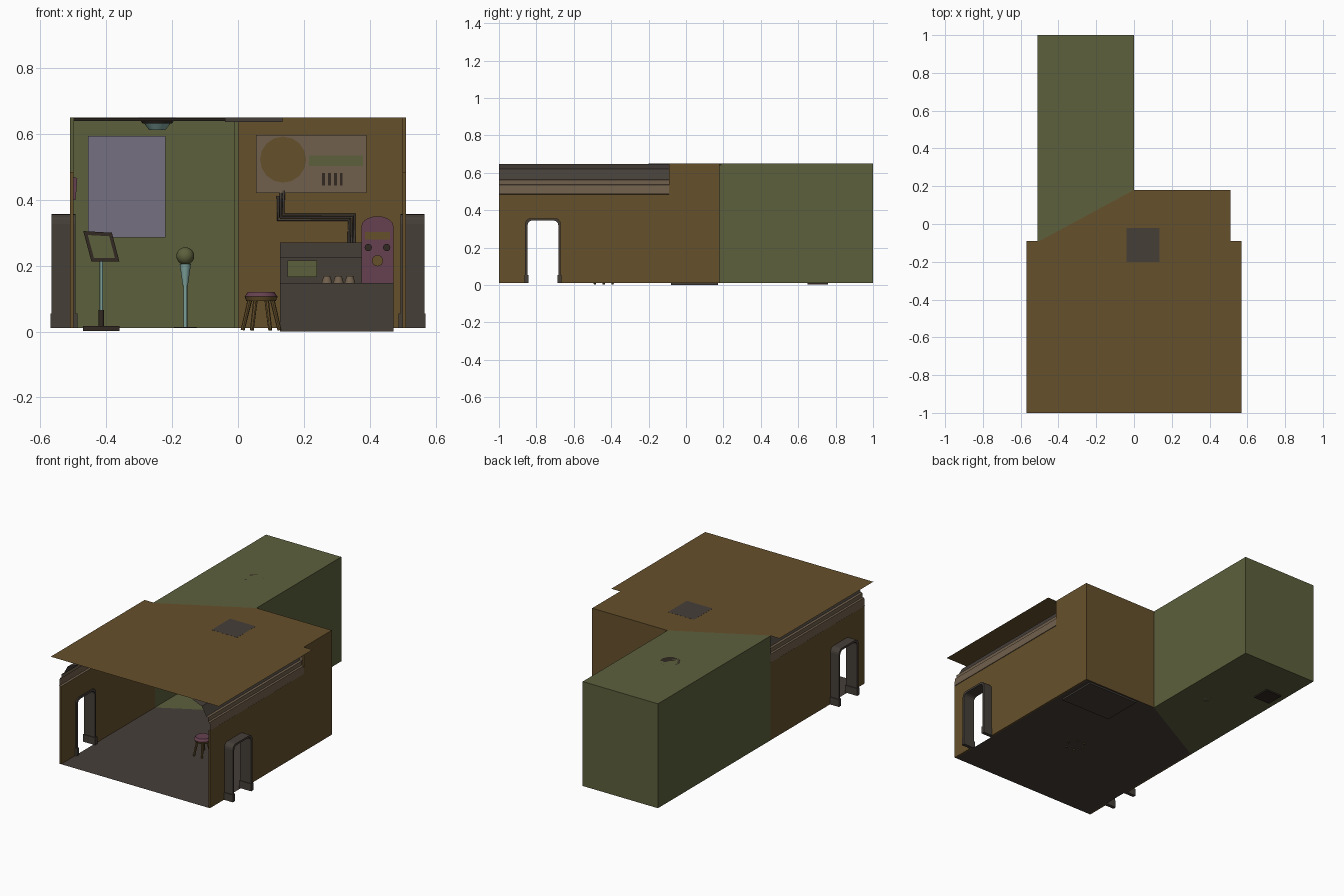
import bpy, bmesh, math
from mathutils import Vector

cube = bpy.data.objects.get("Cube")
if cube:
    bpy.data.objects.remove(cube, do_unlink=True)


def material(name, r, g, b):
    col = [(c / 255 * 1.08) ** 2.2 for c in (r, g, b)] + [1]
    m = bpy.data.materials.new(name)
    m.use_nodes = True
    m.diffuse_color = col
    bsdf = m.node_tree.nodes["Principled BSDF"]
    bsdf.inputs["Base Color"].default_value = col
    bsdf.inputs["Roughness"].default_value = 0.9
    return m


GREEN = material("moss green", 86, 89, 58)
BROWN = material("ochre brown", 94, 75, 44)
GREY = material("warm grey", 66, 60, 55)
TAUPE = material("taupe", 104, 89, 72)
LAVENDER = material("lavender", 108, 103, 118)
PLUM = material("plum", 94, 62, 75)
TEAL = material("pale teal", 115, 148, 142)
DARK = material("dark umber", 48, 41, 36)

H, F, W, T = 0.65, 0.01, 0.5, 0.01   # ceiling, floor, half width, wall thickness
SPLIT, BACK = -0.09, 0.18            # where the diagonal starts and ends


def finish(name, bm, mat, smooth=False):
    bmesh.ops.recalc_face_normals(bm, faces=bm.faces[:])
    me = bpy.data.meshes.new(name)
    bm.to_mesh(me)
    bm.free()
    me.materials.append(mat)
    ob = bpy.data.objects.new(name, me)
    bpy.context.collection.objects.link(ob)
    if smooth:
        bpy.ops.object.select_all(action='DESELECT')
        ob.select_set(True)
        bpy.context.view_layer.objects.active = ob
        bpy.ops.object.shade_smooth_by_angle()
    return ob


def prism(name, pts, axis, a, b, mat):
    """Outline in the plane across the axis, extruded from a to b."""
    place = {'x': lambda p, t: (t, p[0], p[1]),
             'y': lambda p, t: (p[0], t, p[1]),
             'z': lambda p, t: (p[0], p[1], t)}[axis]
    bm = bmesh.new()
    near = [bm.verts.new(place(p, a)) for p in pts]
    bm.faces.new(near)
    if a != b:
        far = [bm.verts.new(place(p, b)) for p in pts]
        bm.faces.new(far[::-1])
        for i in range(len(pts)):
            j = (i + 1) % len(pts)
            bm.faces.new((near[i], near[j], far[j], far[i]))
    return finish(name, bm, mat)


def box(name, x, y, z, mat):
    return prism(name, [(x[0], y[0]), (x[1], y[0]), (x[1], y[1]), (x[0], y[1])],
                 'z', z[0], z[1], mat)


def rod(name, p, q, r1, r2, mat, sides=16):
    p, q = Vector(p), Vector(q)
    bm = bmesh.new()
    bmesh.ops.create_cone(bm, cap_ends=True, segments=sides, radius1=r1, radius2=r2,
                          depth=(q - p).length)
    turn = (q - p).to_track_quat('Z', 'Y').to_matrix().to_4x4()
    bm.transform(turn)
    bmesh.ops.translate(bm, verts=bm.verts[:], vec=(p + q) / 2)
    return finish(name, bm, mat, True)


def arch(y0, y1, top, r):
    """Doorway outline, rounded at both upper corners."""
    pts = [(y0, F)]
    for cy, start in ((y0 + r, math.pi), (y1 - r, math.pi / 2)):
        for i in range(5):
            t = start - i * math.pi / 8
            pts.append((cy + r * math.cos(t), top - r + r * math.sin(t)))
    return pts + [(y1, F)]


# Floors and ceilings, parted along the diagonal
main = [(-W, -1), (W, -1), (W, BACK), (0, BACK), (-W, SPLIT)]
booth = [(-W, SPLIT), (0, BACK), (0, 1), (-W, 1)]
prism("main_floor", main, 'z', F, F, GREY)
prism("booth_floor", booth, 'z', F, F, GREEN)
E, O = 0.57, W + T
roof = [(-E, -1), (E, -1), (E, SPLIT), (O, SPLIT), (O, BACK), (0, BACK),
        (-W, SPLIT), (-E, SPLIT)]
prism("main_ceiling", roof, 'z', H, H, BROWN)
prism("booth_ceiling", booth, 'z', H, H, GREEN)
prism("diagonal_lintel", [(-W, SPLIT), (0, BACK), (0, BACK + T), (-W, SPLIT + T)],
      'z', H - 0.01, H - 0.002, DARK)

# Full-height walls
box("booth_left_wall", (-O, -W), (SPLIT, 1), (F, H), GREEN)
box("booth_back_wall", (-W, 0), (1 - T, 1), (F, H), GREEN)
box("booth_inner_wall", (-T, 0), (BACK, 1), (F, H), GREEN)
box("main_back_wall", (0, O), (BACK - T, BACK), (F, H), BROWN)
box("main_side_wall", (W, O), (SPLIT, BACK), (F, H), BROWN)

# Side walls with doorways, door frames and cornices
D0, D1, TOP = -0.86, -0.67, 0.357
outer = arch(D0, D1, TOP, 0.03)
inner = arch(D0 + 0.013, D1 - 0.013, TOP - 0.012, 0.025)
CORNICE = [(W, 0.485), (0.512, 0.487), (0.508, 0.535), (0.497, 0.537),
           (0.497, 0.562), (0.485, 0.565)]
COVE = [(0.485, 0.565), (0.455, 0.62), (0.39, H - 0.004)]


def strip(name, profile, s, mat):
    bm = bmesh.new()
    rows = [[bm.verts.new((s * x, y, z)) for x, z in profile] for y in (-1, SPLIT)]
    for i in range(len(profile) - 1):
        bm.faces.new((rows[0][i], rows[0][i + 1], rows[1][i + 1], rows[1][i]))
    return finish(name, bm, mat)


for side, s in (("left", 1), ("right", -1)):
    outline = [(-1, F)] + outer + [(SPLIT, F), (SPLIT, 0.485), (-1, 0.485)]
    prism(side + "_side_wall", outline, 'x', s * W, s * O, BROWN)
    prism(side + "_door_frame", outer + inner[::-1], 'x', s * 0.493, s * 0.567, GREY)
    for y in (D0, D1 - 0.013):
        box(side + "_door_plinth", sorted((s * 0.488, s * E)), (y - 0.004, y + 0.017),
            (F, 0.055), GREY)
    strip(side + "_cornice", CORNICE, s, TAUPE)
    strip(side + "_cove", COVE, s, GREY)

# Ceiling lights
box("square_ceiling_light", (-0.04, 0.135), (-0.2, -0.02), (0.637, H + 0.0005), GREY)
LX, LY = -0.245, 0.5
rod("round_light_rim", (LX, LY, 0.632), (LX, LY, H), 0.045, 0.057, DARK, 24)
rod("round_light_glass", (LX, LY, 0.612), (LX, LY, 0.632), 0.025, 0.04, TEAL, 24)

# Booth fittings
box("booth_panel", (-0.455, -0.22), (0.982, 0.989), (0.285, 0.593), LAVENDER)
prism("wall_speaker", [(-W, 0.4), (-0.493, 0.4), (-0.488, 0.465), (-W, 0.47)],
      'y', 0.45, 0.75, PLUM)

# Microphone on its stand
MX, MY = -0.16, 0.45
rod("microphone_base", (MX, MY, F), (MX, MY, 0.014), 0.036, 0.034, GREY, 24)
rod("microphone_pole", (MX, MY, F), (MX, MY, 0.15), 0.006, 0.006, TEAL)
rod("microphone_grip", (MX, MY, 0.14), (MX, MY, 0.205), 0.008, 0.017, TEAL)
bm = bmesh.new()
bmesh.ops.create_uvsphere(bm, u_segments=20, v_segments=12, radius=0.027)
bmesh.ops.translate(bm, verts=bm.verts[:], vec=(MX, MY, 0.229))
finish("microphone_head", bm, GREEN, True)

# Music stand
SX, SY = -0.415, 0.705
box("music_stand_base", (SX - 0.055, SX + 0.055), (SY - 0.055, SY + 0.055), (0.002, 0.016), DARK)
rod("music_stand_foot", (SX, SY, 0.015), (SX, SY, 0.065), 0.008, 0.008, DARK)
rod("music_stand_pole", (SX, SY, 0.06), (SX, SY, 0.22), 0.005, 0.005, TEAL)
desk = [(-0.055, 0.305), (0.032, 0.3), (0.055, 0.212), (-0.03, 0.212)]
prism("music_stand_desk", [(SX + x, z) for x, z in desk], 'y', SY - 0.02, SY + 0.01, DARK)
sheet = [(SX + x * 0.75, 0.257 + (z - 0.257) * 0.75) for x, z in desk]
prism("music_stand_sheet", sheet, 'y', SY - 0.023, SY - 0.02, GREEN)

# Stool
CX, CY = 0.07, -0.44
rod("stool_seat", (CX, CY, 0.093), (CX, CY, 0.106), 0.045, 0.05, BROWN, 20)
rod("stool_cushion", (CX, CY, 0.106), (CX, CY, 0.12), 0.05, 0.04, PLUM, 20)
for i in range(6):
    a = i * math.pi / 3
    c, s = math.cos(a), math.sin(a)
    rod("stool_leg", (CX + 0.056 * c, CY + 0.056 * s, 0.004),
        (CX + 0.034 * c, CY + 0.034 * s, 0.096), 0.006, 0.007, BROWN, 8)

# Counter with its back unit
C0, C1 = 0.127, 0.472
box("counter", (C0, C1), (-0.08, 0.1), (0, 0.148), GREY)
box("counter_panel", (0.163, 0.436), (-0.084, -0.08), (F, 0.125), GREY)
box("back_unit", (C0, C1), (0.1, BACK - T), (0, 0.225), GREY)
box("back_shelf", (C0, C1), (0.09, BACK - T), (0.225, 0.27), GREY)
box("counter_screen", (0.15, 0.24), (0.08, 0.098), (0.165, 0.215), GREEN)
for x in (0.27, 0.305, 0.34):
    rod("counter_dish", (x, 0.04, 0.148), (x, 0.04, 0.168), 0.016, 0.01, TAUPE)

# Arched machine on the counter
A0, A1, AM = 0.375, 0.472, 0.4235
front = [(A0, 0.148), (A1, 0.148)]
front += [(AM + (A1 - AM) * math.cos(t), 0.32 + 0.03 * math.sin(t))
          for t in (i * math.pi / 10 for i in range(11))]
prism("arched_machine", front, 'y', 0, 0.085, PLUM)
box("machine_display", (A0 + 0.01, A1 - 0.01), (-0.004, 0), (0.28, 0.302), BROWN)
for s in (-1, 1):
    rod("machine_dial", (AM + s * 0.028, -0.005, 0.255), (AM + s * 0.028, 0, 0.255), 0.011, 0.011, DARK)
rod("machine_button", (AM, -0.005, 0.215), (AM, 0, 0.215), 0.017, 0.017, BROWN)

# Wall board with its dial, bar and slots
Y = BACK - T
box("wall_board", (0.055, 0.39), (Y - 0.008, Y), (0.42, 0.597), TAUPE)
rod("board_disc", (0.137, Y - 0.012, 0.522), (0.137, Y - 0.008, 0.522), 0.07, 0.07, BROWN, 16)
box("board_bar", (0.215, 0.38), (Y - 0.012, Y - 0.008), (0.503, 0.534), GREEN)
for i in range(4):
    x = 0.255 + i * 0.018
    box("board_slot", (x, x + 0.009), (Y - 0.012, Y - 0.008), (0.444, 0.482), DARK)

# Twin conduit between the board and the counter
for o in (-0.008, 0, 0.008):
    cu = bpy.data.curves.new("wall_conduit", 'CURVE')
    cu.dimensions = '3D'
    cu.bevel_depth = 0.0045
    cu.bevel_resolution = 1
    path = [(0.13, 0.42), (0.13, 0.347), (0.345, 0.347), (0.345, 0.262)]
    sp = cu.splines.new('POLY')
    sp.points.add(len(path) - 1)
    for pt, (x, z) in zip(sp.points, path):
        pt.co = (x + o, Y - 0.005, z + o, 1)
    cu.materials.append(GREY)
    bpy.context.collection.objects.link(bpy.data.objects.new("wall_conduit", cu))
